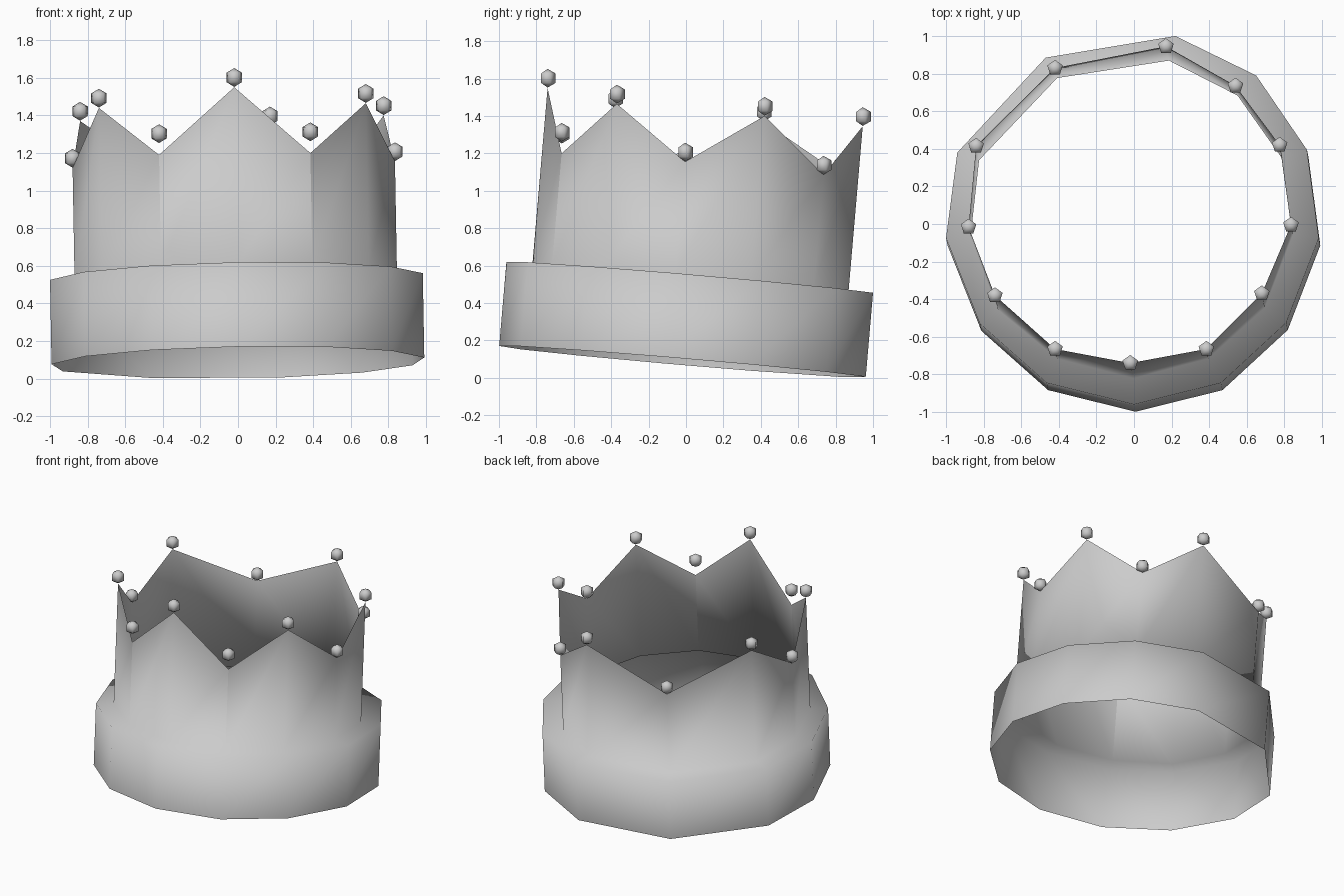
import bpy, bmesh
from mathutils import Vector, Matrix

if "Cube" in bpy.data.objects:
    bpy.data.objects.remove(bpy.data.objects["Cube"])

# The crown leans: its rim plane is z = A + B*x + C*y and its axis is UP
A, B, C = 0.537, 0.018, -0.086
UP = Vector((-B, -C, 1))
BAND_H = 0.449
BEAD_R = 0.05

# Outer band corners on the rim plane, anticlockwise from the front
band_xy = [(0, -.96), (.463, -.845), (.81, -.525), (.983, -.075), (.92, .395), (.65, .79),
           (.22, 1.0), (-.47, .885), (-.94, .38), (-1.0, -.075), (-.82, -.53), (-.465, -.845)]
# Tips and dips of the wall at the same corners
tips = [(-.02, -.74, 1.55), (.385, -.665, 1.20), (.68, -.37, 1.465), (.835, -.005, 1.155),
        (.775, .42, 1.40), (.54, .735, 1.085), (.17, .945, 1.345), (-.42, .83, 1.085),
        (-.84, .415, 1.37), (-.88, -.015, 1.12), (-.74, -.38, 1.44), (-.42, -.665, 1.19)]
N = len(tips)
FRONT_DIPS = (1, N - 1)


def new_object(name, bm):
    mesh = bpy.data.meshes.new(name)
    bm.to_mesh(mesh)
    bm.free()
    obj = bpy.data.objects.new(name, mesh)
    bpy.context.collection.objects.link(obj)
    return obj


def drop_to_rim(p):
    """Slide a point down the crown axis onto the rim plane."""
    t = (p.z - A - B * p.x - C * p.y) / UP.length_squared
    return p - UP * t


# Crown shell: band, ledge and zigzag wall in one open sheet
rim = [Vector((x, y, A + B * x + C * y)) for x, y in band_xy]
rings = [[p - UP * BAND_H for p in rim], rim,
         [drop_to_rim(Vector(t)) for t in tips], [Vector(t) for t in tips]]
bm = bmesh.new()
rows = [[bm.verts.new(p) for p in ring] for ring in rings]
for low, high in zip(rows, rows[1:]):
    for i in range(N):
        j = (i + 1) % N
        bm.faces.new((low[i], low[j], high[j], high[i])).smooth = True
# Creases beside the front panel
for i in FRONT_DIPS:
    bm.edges.get((rows[2][i], rows[3][i])).smooth = False
new_object("crown_shell", bm)

# Beads above every tip and dip; the two beside the front panel sit higher
bm = bmesh.new()
for i, t in enumerate(tips):
    lift = 0.113 if i in FRONT_DIPS else 0.052
    bmesh.ops.create_uvsphere(bm, u_segments=5, v_segments=3, radius=BEAD_R,
                              matrix=Matrix.Translation(Vector(t) + Vector((0, 0, lift))))
for f in bm.faces:
    f.smooth = True
new_object("tip_beads", bm)
